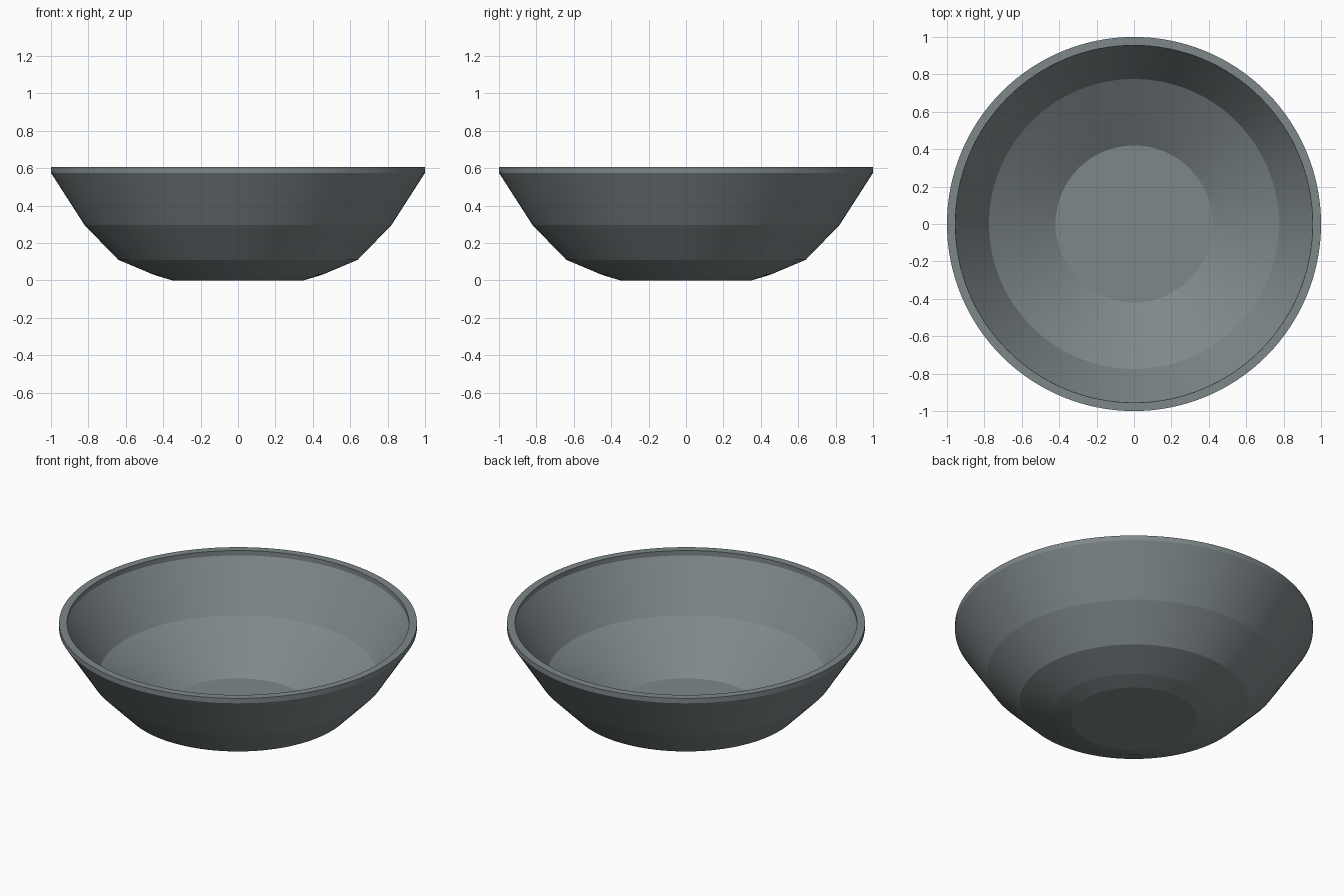
import bpy, bmesh, math

if "Cube" in bpy.data.objects:
    bpy.data.objects.remove(bpy.data.objects["Cube"])

# Bowl cross-section (radius, height): outside from foot to rim, then inside to floor
PROFILE = [(0.35, 0.0), (0.45, 0.03), (0.64, 0.11), (0.82, 0.295), (1.0, 0.575), (1.0, 0.605),
           (0.955, 0.605), (0.955, 0.575), (0.775, 0.29), (0.42, 0.066)]
SIDES = 128

grey = bpy.data.materials.new("slate grey")
grey.diffuse_color = (0.21, 0.245, 0.255, 1)
grey.use_nodes = True
grey.node_tree.nodes["Principled BSDF"].inputs["Base Color"].default_value = grey.diffuse_color

# Lathe the cross-section into rings and bridge them
bm = bmesh.new()
rings = []
for r, z in PROFILE:
    rings.append([bm.verts.new((r * math.cos(2 * math.pi * i / SIDES),
                                r * math.sin(2 * math.pi * i / SIDES), z)) for i in range(SIDES)])
for a, b in zip(rings, rings[1:]):
    for i in range(SIDES):
        j = (i + 1) % SIDES
        bm.faces.new((a[i], a[j], b[j], b[i]))

# Flat foot and flat inner floor
bm.faces.new(rings[0][::-1])
bm.faces.new(rings[-1])
bmesh.ops.recalc_face_normals(bm, faces=bm.faces)

mesh = bpy.data.meshes.new("bowl")
bm.to_mesh(mesh)
bm.free()
mesh.materials.append(grey)
bowl = bpy.data.objects.new("bowl", mesh)
bpy.context.collection.objects.link(bowl)

# Smooth around the bowl, crisp creases between the bands
bpy.context.view_layer.objects.active = bowl
bowl.select_set(True)
bpy.ops.object.shade_smooth_by_angle(angle=math.radians(4.5))
